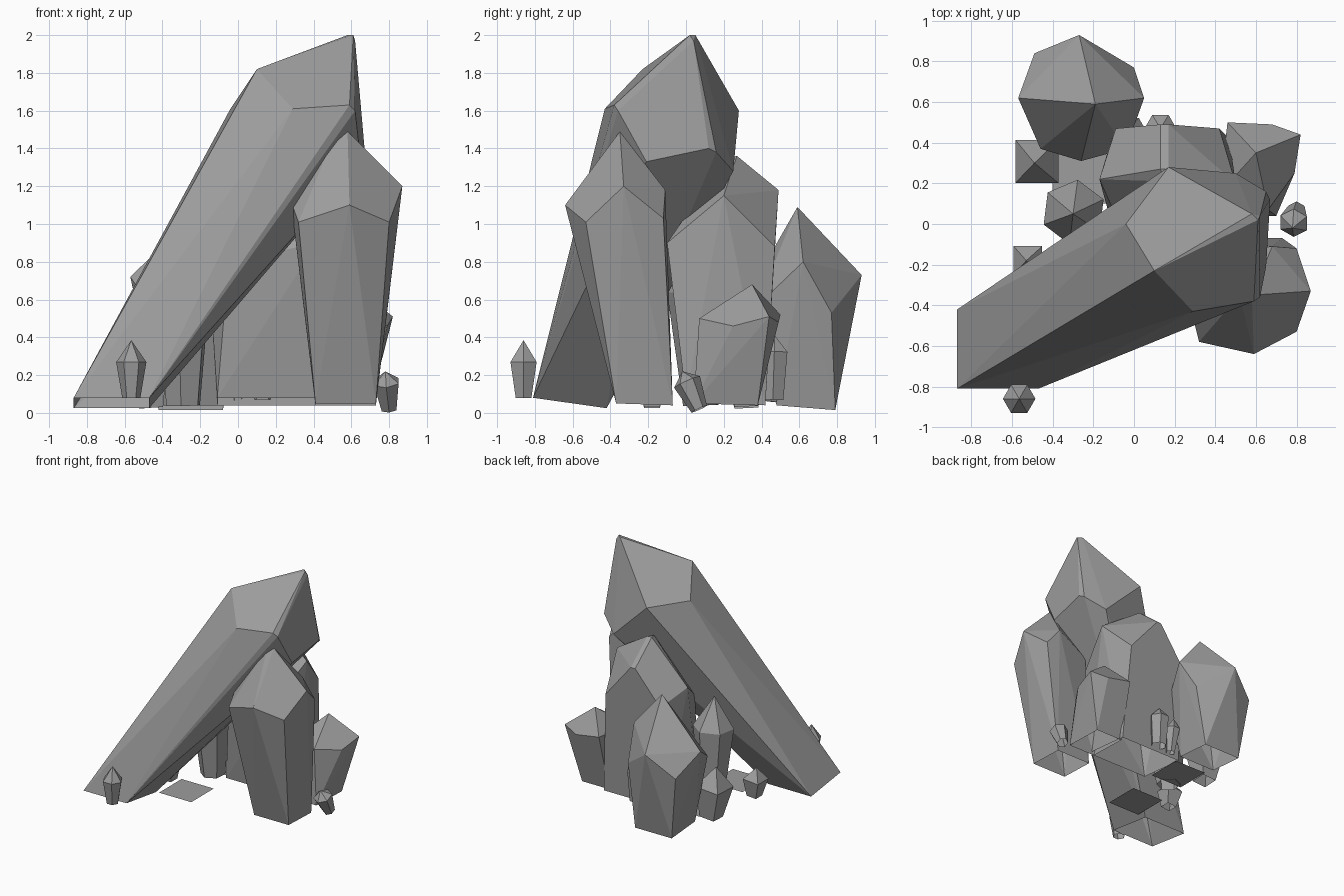
import bpy
import bmesh
import math
from mathutils import Vector

default_cube = bpy.data.objects.get("Cube")
if default_cube:
    bpy.data.objects.remove(default_cube, do_unlink=True)

# One plain stone colour for the whole cluster
stone = bpy.data.materials.new("stone grey")
stone.use_nodes = True
stone_colour = (0.34, 0.34, 0.34, 1.0)
stone.diffuse_color = stone_colour
stone.node_tree.nodes["Principled BSDF"].inputs["Base Color"].default_value = stone_colour


def finish(name, bm):
    """Turn a finished bmesh into a stone object in the scene."""
    mesh = bpy.data.meshes.new(name)
    bm.to_mesh(mesh)
    bm.free()
    mesh.materials.append(stone)
    obj = bpy.data.objects.new(name, mesh)
    bpy.context.collection.objects.link(obj)


def hull_object(name, points):
    """Wrap a faceted convex crystal around its corners, open underneath."""
    bm = bmesh.new()
    for point in points:
        bm.verts.new(point)
    result = bmesh.ops.convex_hull(bm, input=bm.verts[:])
    unused = [g for g in result["geom_interior"] if isinstance(g, bmesh.types.BMVert)]
    bmesh.ops.delete(bm, geom=unused, context="VERTS")
    bmesh.ops.dissolve_limit(bm, angle_limit=math.radians(4),
                             verts=bm.verts[:], edges=bm.edges[:])
    bmesh.ops.recalc_face_normals(bm, faces=bm.faces[:])
    bm.normal_update()
    underside = [face for face in bm.faces if face.normal.z < -0.8]
    bmesh.ops.delete(bm, geom=underside, context="FACES")
    finish(name, bm)


def foot(left, right, front, back, front_z, back_z):
    """Four corners of the broken-off lower end of a crystal."""
    return [(x, y, z) for y, z in ((front, front_z), (back, back_z))
            for x in (left, right)]


def ground_plate(name, left, right, front, back, height):
    """Thin flat sheet of ground between the crystals."""
    bm = bmesh.new()
    a, b, c, d = [bm.verts.new(p) for p in foot(left, right, front, back, height, height)]
    bm.faces.new((a, b, d, c))
    finish(name, bm)


def small_crystal(name, base, tip, radius, shoulder=0.62, sides=6, turn=0.0, taper=0.6):
    """Regular crystal: narrow foot, wide shoulder ring and pointed tip."""
    base, tip = Vector(base), Vector(tip)
    spin = Vector((0, 0, 1)).rotation_difference(tip - base)
    points = [tip]
    for along, size in ((0.0, taper), (shoulder, 1.0)):
        centre = base.lerp(tip, along)
        for i in range(sides):
            angle = turn + math.tau * i / sides
            ring = Vector((math.cos(angle), math.sin(angle), 0)) * radius * size
            points.append(centre + spin @ ring)
    hull_object(name, points)


# Great leaning crystal, with worn ridges at the tip
leaning_tip = [
    (0.58, 0.05, 2.0), (0.61, 0.02, 2.0), (0.62, 0.04, 1.97),
    (0.1, -0.23, 1.82), (-0.04, 0.0, 1.61), (0.17, 0.28, 1.6),
    (0.29, -0.43, 1.61), (0.59, -0.38, 1.63), (0.62, -0.36, 1.6),
    (0.65, -0.21, 1.33), (0.67, 0.12, 1.4), (0.65, 0.16, 1.38),
    (0.5, 0.25, 1.28),
]
hull_object("great_leaning_crystal",
            leaning_tip + foot(-0.87, -0.47, -0.81, -0.42, 0.08, 0.025))

# Upright crystal at the front
front_tip = [
    (0.52, -0.35, 1.49), (0.58, -0.35, 1.49), (0.87, -0.33, 1.2),
    (0.8, -0.53, 1.01), (0.59, -0.64, 1.1), (0.32, -0.58, 1.01),
    (0.28, -0.42, 1.12), (0.8, -0.12, 1.03), (0.68, -0.11, 1.18),
    (0.38, -0.15, 1.05),
]
hull_object("front_crystal",
            front_tip + foot(0.41, 0.73, -0.37, -0.07, 0.05, 0.04))

# Broad crystal in the middle
middle_tip = [
    (0.13, 0.27, 1.36), (0.17, 0.27, 1.36), (0.15, 0.21, 1.35),
    (0.13, 0.49, 1.18), (0.17, 0.49, 1.18), (0.42, 0.47, 0.88),
    (0.5, 0.2, 1.15), (0.42, -0.1, 0.9), (-0.09, 0.47, 0.9),
    (-0.17, 0.22, 1.0), (-0.05, -0.05, 0.8),
]
hull_object("middle_crystal",
            middle_tip + foot(-0.11, 0.47, 0.0, 0.42, 0.08, 0.04))

# Free-standing crystal at the back
back_tip = [
    (-0.19, 0.59, 1.09), (0.05, 0.62, 0.8), (0.0, 0.77, 0.53),
    (-0.27, 0.93, 0.73), (-0.49, 0.84, 0.55), (-0.57, 0.62, 0.72),
    (-0.46, 0.37, 0.56), (-0.26, 0.31, 0.6), (-0.04, 0.37, 0.56),
]
hull_object("back_crystal",
            back_tip + foot(-0.42, -0.08, 0.48, 0.79, 0.04, 0.015))

# Short crystal on the side
side_tip = [
    (0.6, 0.35, 0.68), (0.82, 0.44, 0.51), (0.79, 0.25, 0.46),
    (0.66, 0.07, 0.5), (0.46, 0.5, 0.52), (0.68, 0.49, 0.48),
    (0.42, 0.15, 0.5),
]
hull_object("side_crystal",
            side_tip + foot(0.45, 0.7, 0.04, 0.38, 0.05, 0.04))

# Flat ground between the crystals
ground_plate("ground_plate_back", -0.4, -0.1, 0.1, 0.4, 0.045)
ground_plate("ground_plate_front", -0.42, -0.12, -0.45, -0.15, 0.045)

# Small crystals filling the gaps and edges
small_crystal("inner_crystal", (-0.29, 0.08, 0.04), (-0.3, 0.05, 0.9), 0.16, 0.7, 6, 0.4)
small_crystal("outer_crystal", (-0.46, 0.32, 0.03), (-0.49, 0.3, 0.45), 0.15, 0.6, 4, math.pi / 4)
small_crystal("shadowed_crystal", (-0.51, -0.18, 0.03), (-0.53, -0.18, 0.27), 0.1, 0.6, 4, math.pi / 4)
small_crystal("rear_shard_large", (0.13, 0.46, 0.07), (0.13, 0.47, 0.41), 0.08, 0.75, taper=0.8)
small_crystal("rear_shard_small", (0.0, 0.45, 0.06), (-0.01, 0.48, 0.36), 0.06, 0.7)
small_crystal("front_shard", (-0.565, -0.86, 0.08), (-0.565, -0.86, 0.385), 0.08)
small_crystal("side_shard", (0.8, 0.07, 0.02), (0.78, -0.02, 0.22), 0.075, 0.72, 6, 0.5)
